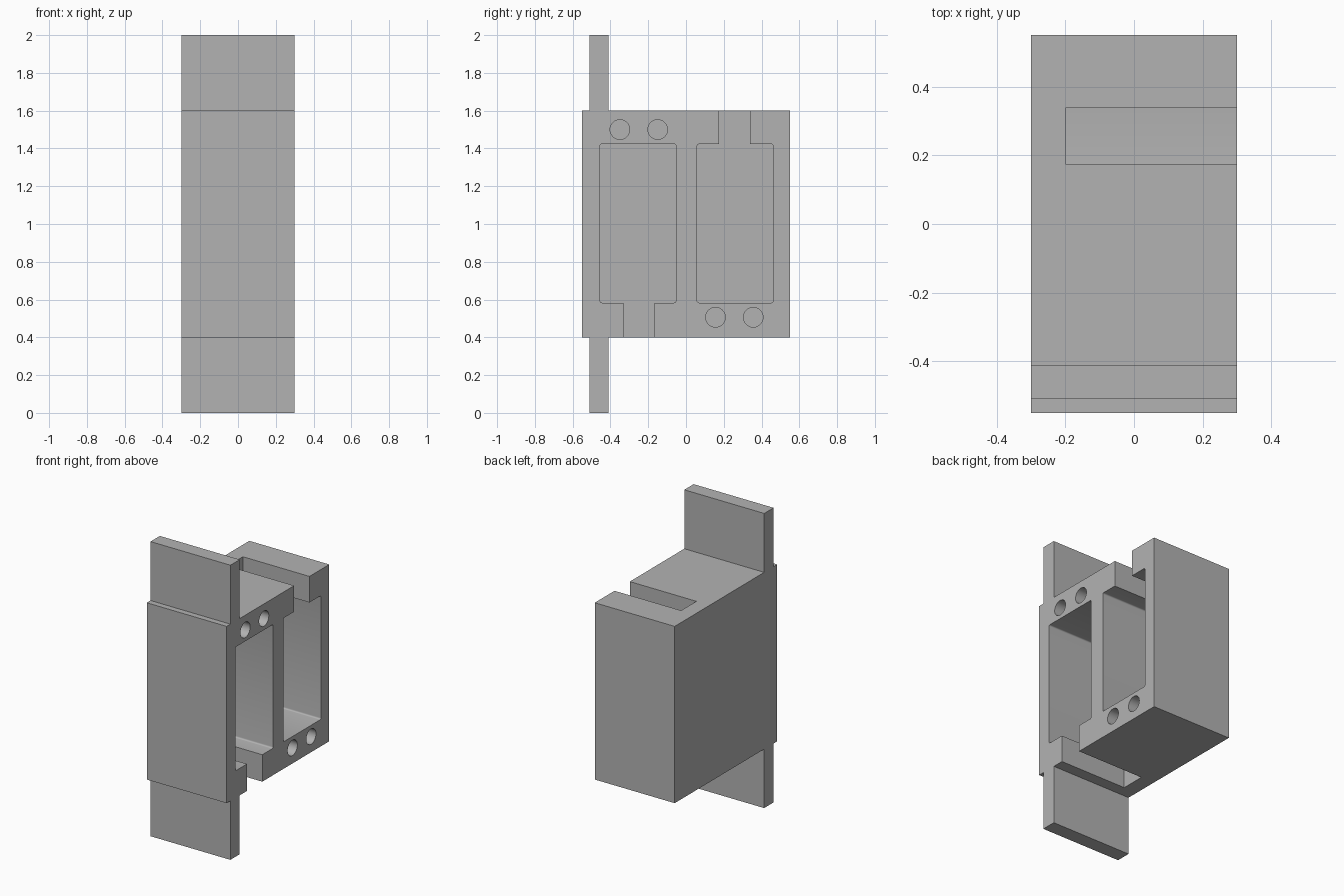
import bpy, bmesh, math
from mathutils import Vector

cube = bpy.data.objects.get("Cube")
if cube:
    bpy.data.objects.remove(cube, do_unlink=True)

HALF_X = 0.3       # half of the width
FLOOR_X = -0.2     # depth reached by every recess
PIVOT = Vector((0.003, 1.003))   # the two halves are half-turn copies about this point (y, z)

grey = bpy.data.materials.new("plain_grey")
grey.use_nodes = True
COLOUR = (0.45, 0.45, 0.45, 1)
grey.diffuse_color = COLOUR
grey.node_tree.nodes["Principled BSDF"].inputs["Base Color"].default_value = COLOUR


def prism(name, outline, x0, x1):
    """Extrude a (y, z) outline along x."""
    bm = bmesh.new()
    face = bm.faces.new([bm.verts.new((x0, y, z)) for y, z in outline])
    side = bmesh.ops.extrude_face_region(bm, geom=[face])["geom"]
    verts = [v for v in side if isinstance(v, bmesh.types.BMVert)]
    bmesh.ops.translate(bm, verts=verts, vec=(x1 - x0, 0, 0))
    bmesh.ops.recalc_face_normals(bm, faces=bm.faces)
    mesh = bpy.data.meshes.new(name)
    bm.to_mesh(mesh)
    bm.free()
    mesh.materials.append(grey)
    ob = bpy.data.objects.new(name, mesh)
    bpy.context.collection.objects.link(ob)
    return ob


def rect(y0, y1, z0, z1):
    return [(y0, z0), (y1, z0), (y1, z1), (y0, z1)]


def rounded_rect(y0, y1, z0, z1, r=0.01, steps=4):
    corners = [(y1 - r, z1 - r), (y0 + r, z1 - r), (y0 + r, z0 + r), (y1 - r, z0 + r)]
    return [(cy + r * math.cos(a), cz + r * math.sin(a))
            for i, (cy, cz) in enumerate(corners)
            for a in [(i + k / steps) * math.pi / 2 for k in range(steps + 1)]]


def circle(y, z, r=0.052, n=32):
    return [(y + r * math.cos(math.tau * i / n), z + r * math.sin(math.tau * i / n))
            for i in range(n)]


def half_turn(outline):
    return [tuple(2 * PIVOT - Vector(p)) for p in outline]


# Housing block
housing = prism("housing", rect(-0.55, 0.55, 0.4, 1.6), -HALF_X, HALF_X)

# Recesses of one half: pocket, its slot through the end wall, and two screw holes
recesses = [
    rounded_rect(-0.455, -0.053, 0.583, 1.423),
    rect(-0.332, -0.168, 0.3, 0.7),
    circle(-0.35, 1.5),
    circle(-0.15, 1.5),
]
recesses += [half_turn(r) for r in recesses]

for outline in recesses:
    cutter = prism("recess_cutter", outline, FLOOR_X, HALF_X + 0.1)
    cutter.hide_render = True
    cut = housing.modifiers.new("recess", 'BOOLEAN')
    cut.operation = 'DIFFERENCE'
    cut.solver = 'EXACT'
    cut.object = cutter
    bpy.context.view_layer.objects.active = housing
    bpy.ops.object.modifier_apply(modifier=cut.name)
    bpy.data.objects.remove(cutter, do_unlink=True)

# Mounting tabs above and below the housing
for name, z0, z1 in (("lower_tab", 0, 0.4), ("upper_tab", 1.6, 2)):
    prism(name, rect(-0.51, -0.41, z0, z1), -HALF_X, HALF_X)

# Smooth hole walls, crisp edges elsewhere
bpy.ops.object.select_all(action='DESELECT')
housing.select_set(True)
bpy.context.view_layer.objects.active = housing
bpy.ops.object.shade_smooth_by_angle(angle=math.radians(30))
